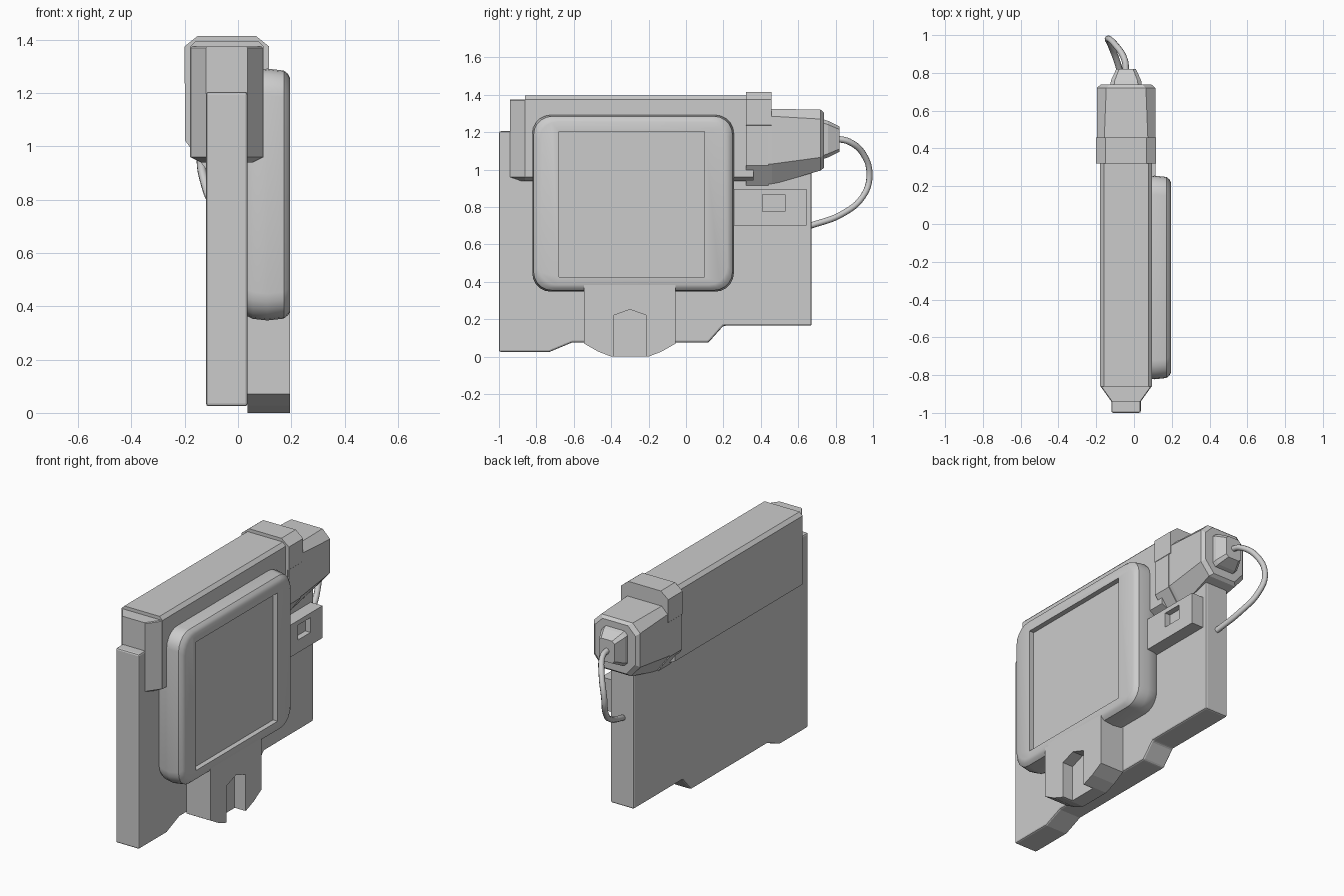
import bpy, bmesh, math

if "Cube" in bpy.data.objects:
    bpy.data.objects.remove(bpy.data.objects["Cube"])

CX = -0.042  # centre line of the top housing


def finish(name, bm, bevel=0.0, smooth=False):
    bmesh.ops.remove_doubles(bm, verts=bm.verts, dist=1e-5)
    bmesh.ops.recalc_face_normals(bm, faces=bm.faces)
    me = bpy.data.meshes.new(name)
    bm.to_mesh(me)
    bm.free()
    ob = bpy.data.objects.new(name, me)
    bpy.context.collection.objects.link(ob)
    if bevel:
        m = ob.modifiers.new("bevel", 'BEVEL')
        m.width, m.segments, m.limit_method = bevel, 2, 'ANGLE'
        m.angle_limit = math.radians(40)
    if smooth:
        activate(ob)
        bpy.ops.object.shade_smooth_by_angle(angle=math.radians(35))
    return ob


def activate(ob):
    bpy.ops.object.select_all(action='DESELECT')
    ob.select_set(True)
    bpy.context.view_layer.objects.active = ob


def loft(name, rings, **kw):
    """Skin a list of equal-length closed rings and cap both ends."""
    bm = bmesh.new()
    vs = [[bm.verts.new(p) for p in r] for r in rings]
    n = len(vs[0])
    for a, b in zip(vs, vs[1:]):
        for i in range(n):
            j = (i + 1) % n
            bm.faces.new((a[i], a[j], b[j], b[i]))
    bm.faces.new(vs[0])
    bm.faces.new(vs[-1])
    return finish(name, bm, **kw)


def slab(name, x0, x1, yz, **kw):
    """Extrude a side-view outline along x."""
    return loft(name, [[(x, y, z) for y, z in yz] for x in (x0, x1)], **kw)


def rect(y0, y1, z0, z1):
    return [(y0, z0), (y1, z0), (y1, z1), (y0, z1)]


def ring(y, hw, z0, z1, top=(0.02, 0.02), low=(0.04, 0.02)):
    """Eight-sided cross-section of the top housing."""
    (tx, tz), (lx, lz) = top, low
    right = [(hw - lx, z0), (hw, z0 + lz), (hw, z1 - tz), (hw - tx, z1)]
    pts = right + [(-x, z) for x, z in reversed(right)]
    return [(CX + x, y, z) for x, z in pts]


def rounded(x, inset, r=0.10, seg=5):
    """Rounded rectangle of the screen housing at depth x."""
    y0, y1, z0, z1 = -0.822 + inset, 0.256 - inset, 0.352 + inset, 1.297 - inset
    out = []
    for k, (cy, cz) in enumerate([(y1 - r, z1 - r), (y0 + r, z1 - r), (y0 + r, z0 + r), (y1 - r, z0 + r)]):
        for i in range(seg + 1):
            a = math.pi / 2 * (k + i / seg)
            out.append((x, cy + r * math.cos(a), cz + r * math.sin(a)))
    return out


def cut(ob, cutter):
    cutter.hide_render = True
    m = ob.modifiers.new("cut", 'BOOLEAN')
    m.operation, m.object, m.solver = 'DIFFERENCE', cutter, 'EXACT'
    activate(ob)
    for mod in list(ob.modifiers):
        bpy.ops.object.modifier_apply(modifier=mod.name)
    bpy.data.objects.remove(cutter)


# main plate with stepped lower edge
slab("back_plate", -0.12, 0.036,
     [(-1, 0.03), (-0.73, 0.03), (-0.61, 0.08), (0.12, 0.08), (0.20, 0.17),
      (0.672, 0.17), (0.672, 1.21), (-1, 1.21)], bevel=0.01)

# long top bar with tapered front end
loft("top_bar", [ring(-0.94, 0.078, 0.945, 1.38, (0.005, 0.005)),
                 ring(-0.86, 0.135, 0.945, 1.38, (0.005, 0.005)),
                 ring(-0.86, 0.138, 0.945, 1.40),
                 ring(0.36, 0.138, 0.945, 1.40)])

# rear head, rounded at the end
low = (0.08, 0.11)
loft("rear_head", [ring(0.32, 0.150, 0.918, 1.33, (0.04, 0.04), low),
                   ring(0.46, 0.155, 0.925, 1.33, (0.04, 0.04), low),
                   ring(0.72, 0.155, 1.00, 1.325, (0.05, 0.05), (0.06, 0.07)),
                   ring(0.738, 0.135, 1.015, 1.31, (0.05, 0.05), (0.06, 0.07))])

# raised collar: full lower part, upper band that wraps the head
loft("collar_lower", [ring(y, 0.157, 0.918, 1.40, (0.04, 0.04), low) for y in (0.322, 0.44)])
loft("collar_band", [ring(y, 0.159, 1.24, 1.42, (0.05, 0.04), (0.002, 0.002)) for y in (0.32, 0.457)])

# cable nub and cable
loft("cable_nub", [ring(0.73, 0.084, 1.06, 1.275, (0.02, 0.02), (0.02, 0.02)),
                   ring(0.76, 0.080, 1.07, 1.265, (0.02, 0.02), (0.02, 0.02)),
                   ring(0.82, 0.052, 1.10, 1.235, (0.015, 0.015), (0.015, 0.015))])
cu = bpy.data.curves.new("cable", 'CURVE')
cu.dimensions, cu.bevel_depth, cu.bevel_resolution = '3D', 0.017, 2
cu.resolution_u, cu.use_fill_caps = 6, True
path = [(-0.042, 0.80, 1.17), (-0.05, 0.87, 1.155), (-0.10, 0.95, 1.085),
        (-0.138, 0.981, 0.97), (-0.122, 0.945, 0.86), (-0.08, 0.83, 0.765), (-0.045, 0.66, 0.703)]
sp = cu.splines.new('BEZIER')
sp.bezier_points.add(len(path) - 1)
for bp, p in zip(sp.bezier_points, path):
    bp.co = p
    bp.handle_left_type = bp.handle_right_type = 'AUTO'
cable = bpy.data.objects.new("cable", cu)
bpy.context.collection.objects.link(cable)
activate(cable)
bpy.ops.object.convert(target='MESH')
bpy.ops.object.shade_smooth_by_angle(angle=math.radians(50))

# screen housing with recessed display
screen = loft("screen_housing", [rounded(0.036, 0.015), rounded(0.056, 0.006), rounded(0.11, 0.0),
                                 rounded(0.172, 0.007), rounded(0.188, 0.02), rounded(0.196, 0.036)])
cut(screen, slab("screen_cutter", 0.165, 0.3, rect(-0.68, 0.10, 0.43, 1.208)))
activate(screen)
bpy.ops.object.shade_smooth_by_angle(angle=math.radians(30))

# lower clip with peaked notch
clip = slab("lower_clip", 0.036, 0.196,
            [(-0.545, 0.42), (-0.545, 0.075), (-0.47, 0.032), (-0.40, 0.005), (-0.20, 0.005),
             (-0.13, 0.032), (-0.055, 0.075), (-0.055, 0.42)])
cut(clip, slab("notch_cutter", 0.125, 0.3,
               [(-0.388, -0.1), (-0.21, -0.1), (-0.21, 0.225), (-0.30, 0.257), (-0.388, 0.225)]))

# side connector box with square socket
port = slab("side_port", 0.03, 0.115, rect(0.15, 0.645, 0.705, 0.90))
cut(port, slab("socket_cutter", 0.08, 0.3, rect(0.41, 0.53, 0.782, 0.872)))

# stand exactly on the ground
bpy.context.view_layer.update()
low_z = min((o.matrix_world @ v.co).z for o in bpy.data.objects for v in o.data.vertices)
for o in bpy.data.objects:
    o.location.z -= low_z
